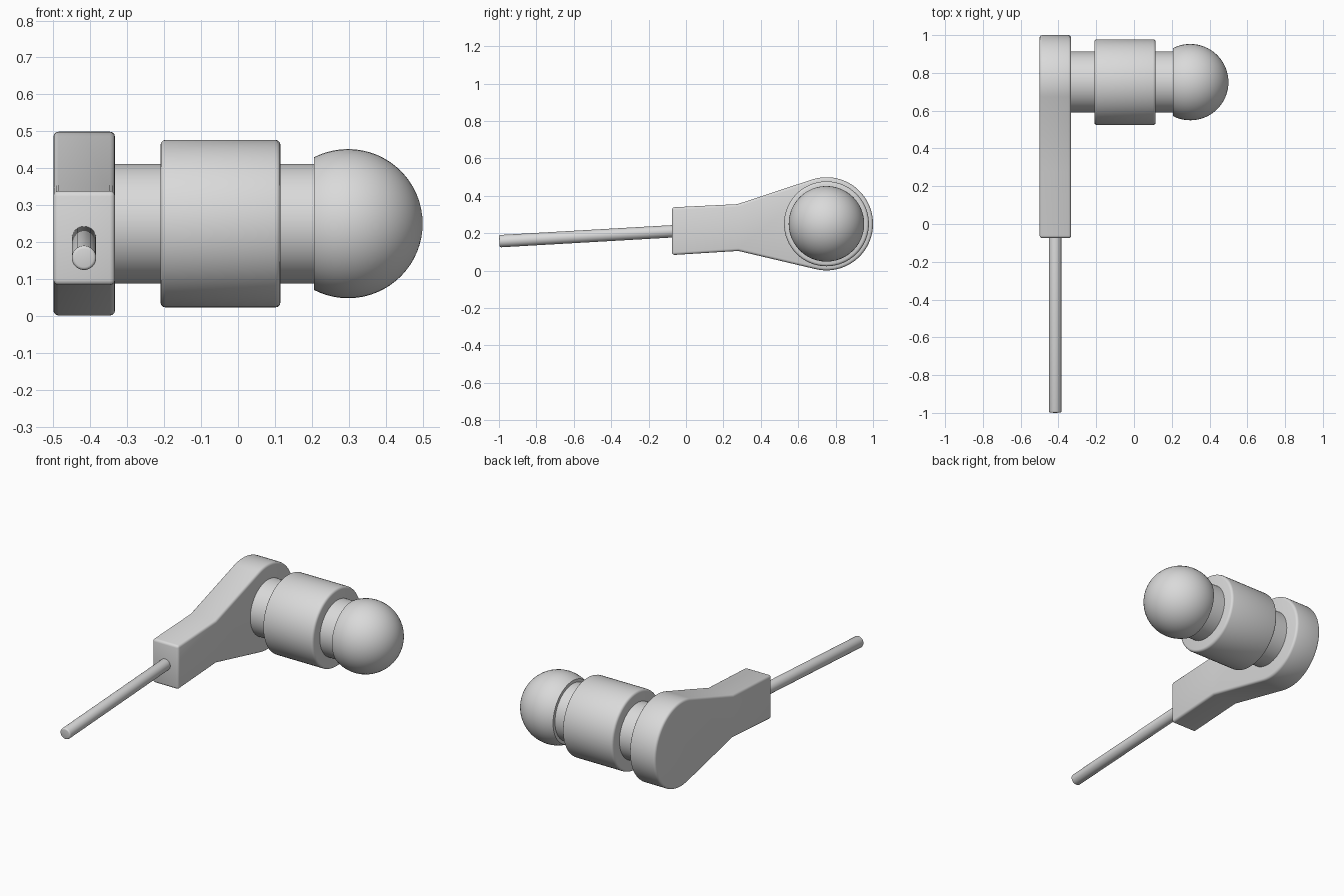
import bpy, bmesh, math
from mathutils import Vector, Matrix

cube = bpy.data.objects.get("Cube")
if cube:
    bpy.data.objects.remove(cube, do_unlink=True)

# Single plain grey material
grey = bpy.data.materials.new("plain_grey")
grey.use_nodes = True
COLOUR = (0.7, 0.7, 0.7, 1)
grey.diffuse_color = COLOUR
grey.node_tree.nodes["Principled BSDF"].inputs["Base Color"].default_value = COLOUR

AXIS_Y, AXIS_Z, HEAD_R = 0.751, 0.25, 0.249


def finish(name, bm):
    """Turn a bmesh into a named, shaded object."""
    bmesh.ops.recalc_face_normals(bm, faces=bm.faces)
    mesh = bpy.data.meshes.new(name)
    bm.to_mesh(mesh)
    bm.free()
    mesh.materials.append(grey)
    obj = bpy.data.objects.new(name, mesh)
    bpy.context.collection.objects.link(obj)
    bpy.ops.object.select_all(action='DESELECT')
    obj.select_set(True)
    bpy.context.view_layer.objects.active = obj
    bpy.ops.object.shade_smooth_by_angle(angle=math.radians(35))
    return obj


def bevel_sharp(bm, width):
    edges = [e for e in bm.edges if e.calc_face_angle(0) > math.radians(40)]
    bmesh.ops.bevel(bm, geom=edges, offset=width, segments=3,
                    profile=0.5, affect='EDGES')


def rod(name, start, end, radius, width, sides=64):
    """Round bar between two points with softened rims."""
    a, b = Vector(start), Vector(end)
    turn = (b - a).to_track_quat('Z', 'Y').to_matrix().to_4x4()
    bm = bmesh.new()
    bmesh.ops.create_cone(bm, cap_ends=True, segments=sides, radius1=radius,
                          radius2=radius, depth=(b - a).length,
                          matrix=Matrix.Translation((a + b) / 2) @ turn)
    if width:
        bevel_sharp(bm, width)
    return finish(name, bm)


# Crank arm: tapering plate whose edges run tangent to the round head
def tangent_angle(y, z, side):
    d = Vector((y - AXIS_Y, z - AXIS_Z))
    return math.atan2(d.y, d.x) - side * math.acos(HEAD_R / d.length)


upper, lower = (0.275, 0.355), (0.28, 0.105)
a0 = tangent_angle(*upper, 1)
a1 = tangent_angle(*lower, -1)
outline = [lower, (-0.075, 0.083), (-0.075, 0.338), upper]
STEPS = 48
for i in range(STEPS + 1):
    a = a0 + (a1 - a0) * i / STEPS
    outline.append((AXIS_Y + HEAD_R * math.cos(a), AXIS_Z + HEAD_R * math.sin(a)))
bm = bmesh.new()
face = bm.faces.new([bm.verts.new((-0.5, y, z)) for y, z in outline])
grown = bmesh.ops.extrude_face_region(bm, geom=[face])
bmesh.ops.translate(bm, vec=(0.167, 0, 0),
                    verts=[v for v in grown["geom"] if isinstance(v, bmesh.types.BMVert)])
bmesh.ops.recalc_face_normals(bm, faces=bm.faces)
bevel_sharp(bm, 0.014)
finish("crank_arm", bm)

# Shaft and wide sleeve along the head's axis
rod("shaft", (-0.4, AXIS_Y, AXIS_Z), (0.26, AXIS_Y, AXIS_Z), 0.162, 0)
rod("sleeve", (-0.21, AXIS_Y, AXIS_Z), (0.115, AXIS_Y, AXIS_Z), 0.227, 0.014)

# Ball end, cut flat where it meets the shaft
bm = bmesh.new()
bmesh.ops.create_uvsphere(bm, u_segments=48, v_segments=32, radius=0.202,
                          matrix=Matrix.Translation((0.298, AXIS_Y, AXIS_Z))
                          @ Matrix.Rotation(math.pi / 2, 4, 'Y'))
cut = bmesh.ops.bisect_plane(bm, geom=bm.verts[:] + bm.edges[:] + bm.faces[:],
                             plane_co=(0.206, 0, 0), plane_no=(-1, 0, 0),
                             clear_outer=True)
bmesh.ops.contextual_create(
    bm, geom=[e for e in cut["geom_cut"] if isinstance(e, bmesh.types.BMEdge)])
finish("ball_end", bm)

# Thin, slightly tilted pin out of the arm's front
rod("front_pin", (-0.417, -0.998, 0.157), (-0.417, 0.0, 0.214), 0.033, 0.008, 32)
